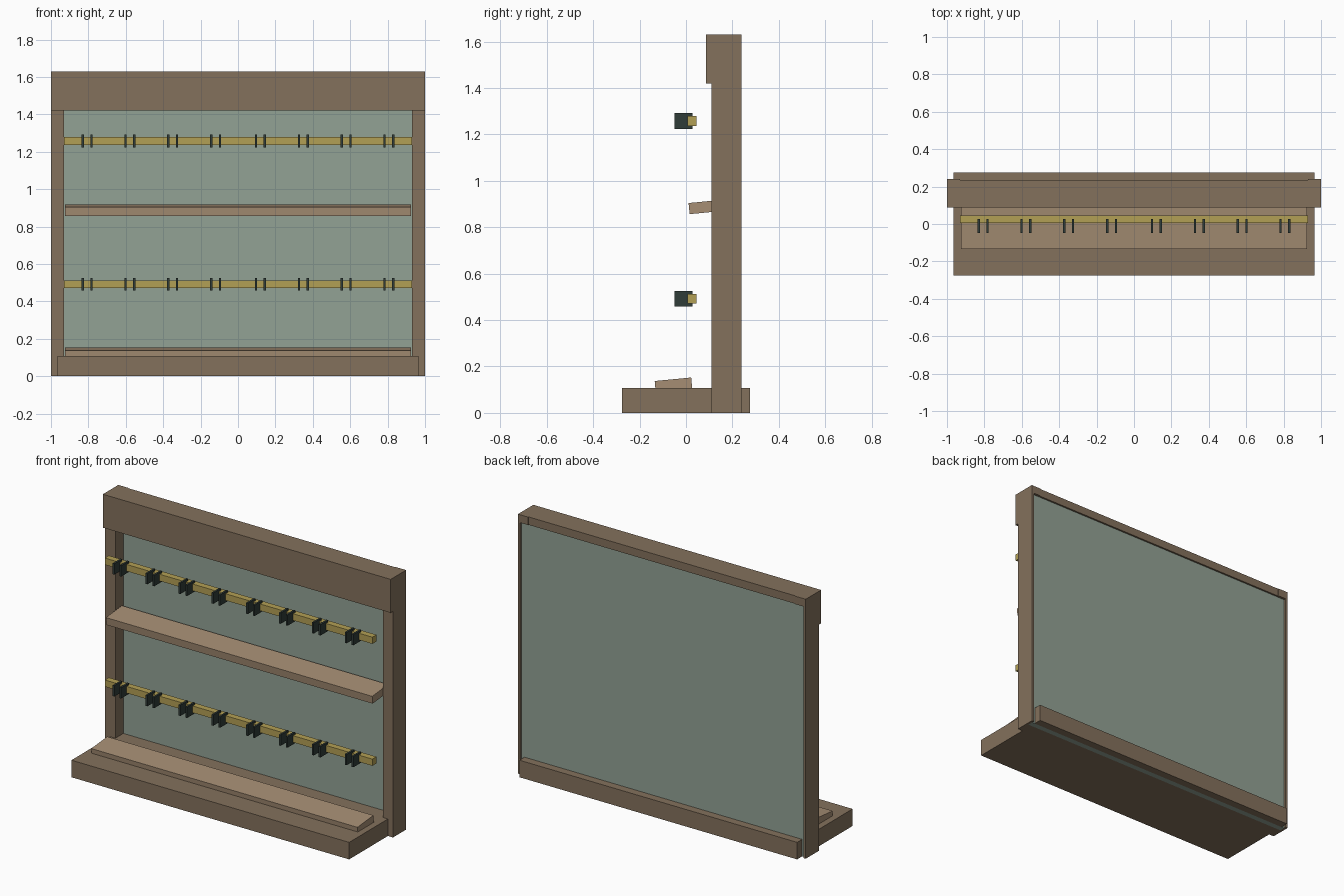
import bpy, math

if "Cube" in bpy.data.objects:
    bpy.data.objects.remove(bpy.data.objects["Cube"])


def material(name, rgb):
    m = bpy.data.materials.new(name)
    m.diffuse_color = (*rgb, 1)
    m.use_nodes = True
    m.node_tree.nodes["Principled BSDF"].inputs["Base Color"].default_value = m.diffuse_color
    return m


WOOD = material("dark_wood", (0.23, 0.165, 0.107))
SHELF = material("light_wood", (0.38, 0.27, 0.175))
PANEL = material("green_panel", (0.29, 0.36, 0.30))
BRASS = material("brass", (0.45, 0.35, 0.09))
CLIP = material("dark_clip", (0.03, 0.045, 0.04))


def box(name, x, y, z, mat=None, tilt=0):
    """Box from (min, max) ranges, optionally tilted about x."""
    r = (x, y, z)
    bpy.ops.mesh.primitive_cube_add(size=1, location=[(a + b) / 2 for a, b in r])
    o = bpy.context.object
    o.name = name
    o.scale = [b - a for a, b in r]
    bpy.ops.object.transform_apply(location=False, rotation=False, scale=True)
    o.rotation_euler.x = math.radians(tilt)
    if mat:
        o.data.materials.append(mat)
    return o


def cut(o, cutter):
    m = o.modifiers.new("cut", "BOOLEAN")
    m.operation = "DIFFERENCE"
    m.solver = "EXACT"
    m.object = cutter


def helper(name, x, y, z):
    o = box(name, x, y, z)
    o.hide_render = True
    o.hide_viewport = False
    o.display_type = "WIRE"
    return o


# Cutters: rebate in the back of the frame, slot through the base
rebate = helper("rebate_cutter", (-0.985, 0.985), (0.19, 0.4), (-0.1, 1.58))
slot = helper("slot_cutter", (-0.985, 0.985), (0.19, 0.225), (-0.1, 0.3))
parts = []

# Frame: two posts and a header
for side, (a, b) in {"left": (-1, -0.93), "right": (0.93, 1)}.items():
    post = box(side + "_post", (a, b), (0.11, 0.24), (0, 1.63), WOOD)
    cut(post, rebate)
    parts.append(post)
header = box("header", (-1, 1), (0.087, 0.236), (1.42, 1.63), WOOD)
cut(header, rebate)
base = box("base", (-0.965, 0.965), (-0.275, 0.275), (0, 0.107), WOOD)
cut(base, slot)
parts += [header, base]

# Back panel set into the rebate
box("back_panel", (-0.985, 0.985), (0.19, 0.225), (0, 1.58), PANEL)

# Two shelves leaning slightly back
for name, y, z in (("lower_shelf", -0.054, 0.121), ("upper_shelf", 0.092, 0.888)):
    box(name, (-0.925, 0.925), (y - 0.079, y + 0.079), (z - 0.024, z + 0.024), SHELF, 5.5)

# Rails, each carrying eight pairs of clip plates
for level, z in (("lower", 0.492), ("upper", 1.258)):
    box(level + "_rail", (-0.93, 0.93), (0.006, 0.046), (z - 0.021, z + 0.021), BRASS)
    for sign in (-1, 1):
        for i in range(4):
            for off in (-0.0235, 0.0235):
                c = sign * (0.12 + 0.229 * i) + off
                box(level + "_clip_plate", (c - 0.006, c + 0.006), (-0.049, 0.028),
                    (z - 0.034, z + 0.034), CLIP)

# Apply the cuts and drop the helpers
for o in parts:
    bpy.context.view_layer.objects.active = o
    bpy.ops.object.modifier_apply(modifier="cut")
for o in (rebate, slot):
    bpy.data.objects.remove(o)
